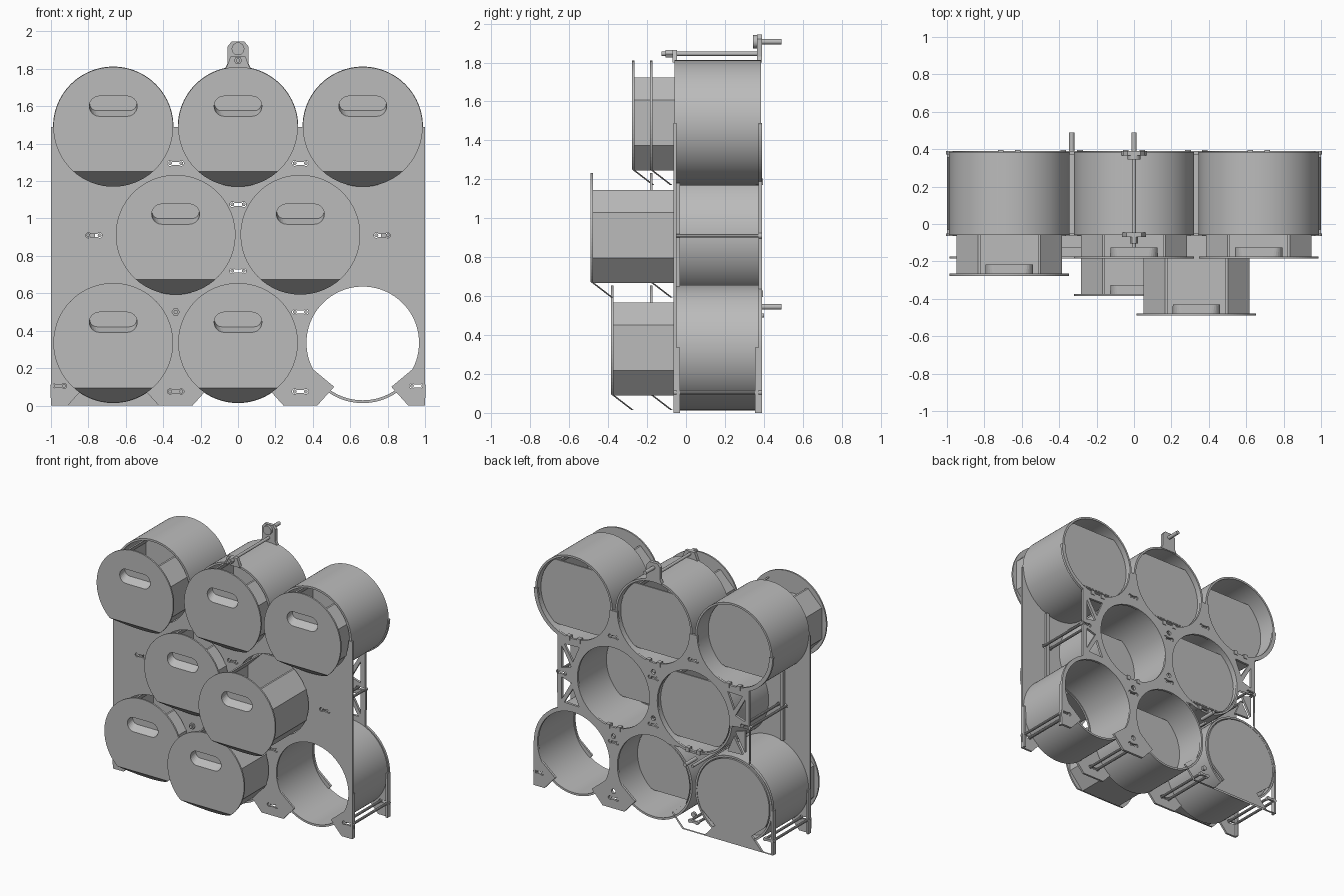
import bpy, bmesh
from math import sin, cos, tan, radians, pi

cube = bpy.data.objects.get("Cube")
if cube:
    bpy.data.objects.remove(cube)

grey = bpy.data.materials.new("plain_grey")
grey.use_nodes = True
grey.diffuse_color = (0.5, 0.5, 0.5, 1)
grey.node_tree.nodes["Principled BSDF"].inputs["Base Color"].default_value = (0.5, 0.5, 0.5, 1)

STEP = 0.667                      # tube spacing
LOW, MID, TOP = 0.335, 0.913, 1.49  # row heights
HOLE, TUBE, BORE = 0.301, 0.322, 0.307
FRONT, BACK = -0.065, 0.39
TILT = radians(22.5)


def finish(ob, smooth=False):
    ob.data.materials.clear()
    ob.data.materials.append(grey)
    bpy.ops.object.select_all(action='DESELECT')
    ob.select_set(True)
    bpy.context.view_layer.objects.active = ob
    if smooth:
        bpy.ops.object.shade_smooth_by_angle(angle=radians(30))
    return ob


def arc(cx, cz, r, a0, a1, n=32):
    angles = [radians(a0 + (a1 - a0) * i / n) for i in range(n + 1)]
    return [(cx + r * cos(a), cz + r * sin(a)) for a in angles]


def circle(cx, cz, r, n=64):
    return arc(cx, cz, r, 0, 360, n)[:-1]


def plate(name, outlines, y0, y1):
    """Flat sheet in the xz plane; the later outlines are holes."""
    cu = bpy.data.curves.new(name, 'CURVE')
    cu.dimensions, cu.fill_mode = '2D', 'BOTH'
    cu.extrude = (y1 - y0) / 2
    for pts in outlines:
        sp = cu.splines.new('POLY')
        sp.points.add(len(pts) - 1)
        for p, (x, z) in zip(sp.points, pts):
            p.co = (x, z, 0, 1)
        sp.use_cyclic_u = True
        sp.use_smooth = False
    ob = bpy.data.objects.new(name, cu)
    bpy.context.collection.objects.link(ob)
    ob.location.y = (y0 + y1) / 2
    ob.rotation_euler.x = pi / 2
    finish(ob)
    bpy.ops.object.convert(target='MESH')
    return finish(bpy.context.object)


def loft(name, loops, ring=False, caps=(True, True), smooth=False):
    """Skin through loops of 3D points; ring joins the last loop to the first."""
    bm = bmesh.new()
    rows = [[bm.verts.new(p) for p in loop] for loop in loops]
    pairs = list(zip(rows, rows[1:])) + ([(rows[-1], rows[0])] if ring else [])
    for a, b in pairs:
        for i in range(len(a)):
            j = (i + 1) % len(a)
            bm.faces.new((a[i], a[j], b[j], b[i]))
    for use, row in zip(caps, (rows[0], rows[-1])):
        if use and not ring:
            bm.faces.new(row)
    bmesh.ops.recalc_face_normals(bm, faces=bm.faces)
    me = bpy.data.meshes.new(name)
    bm.to_mesh(me)
    bm.free()
    ob = bpy.data.objects.new(name, me)
    bpy.context.collection.objects.link(ob)
    return finish(ob, smooth)


def at_y(pts, y):
    return [(x, y, z) for x, z in pts]


def box(name, x0, x1, y0, y1, z0, z1):
    pts = [(x0, z0), (x1, z0), (x1, z1), (x0, z1)]
    return loft(name, [at_y(pts, y0), at_y(pts, y1)])


def rod(name, x, z, r, y0, y1, n=16):
    pts = circle(x, z, r, n)
    return loft(name, [at_y(pts, y0), at_y(pts, y1)], smooth=n > 8)


def capsule(cx, cz, half, r):
    return arc(cx + half - r, cz, r, -90, 90, 12) + arc(cx - half + r, cz, r, 90, 270, 12)


def bone(cx, cz):
    """Slot with a round lobe at each end."""
    return arc(cx + 0.03, cz, 0.014, -145, 145, 12) + arc(cx - 0.03, cz, 0.014, 35, 325, 12)


# Panel outlines: pointed feet below, round cradles above
columns = (-STEP, 0, STEP)
feet = [(-1, 0)]
for c in columns:
    feet += [(c - 0.243, 0), (c - 0.153, 0.1)]
    feet += arc(c, LOW, HOLE, 208, -28, 48)
    feet += [(c + 0.153, 0.1), (c + 0.243, 0)]
feet.append((1, 0))
cradles = [(1, TOP)]
for c in reversed(columns):
    cradles += arc(c, TOP, HOLE, 360, 180)
cradles.append((-1, TOP))

# Positions of the tie rods and the slots they sit in
ties = [(0, 1.075), (0, 0.72), (0.333, 0.5)]
ties += [(s * x, z) for s in (-1, 1) for x, z in ((0.333, 1.295), (0.77, 0.91), (0.96, 0.105), (0.333, 0.075))]
openings = [circle(s * STEP / 2, MID, HOLE) for s in (-1, 1)] + [bone(x, z) for x, z in ties]

plate("front_panel", [feet + cradles] + openings, FRONT, -0.05)

# Back panel is waisted, with braces at the sides and small round holes
right_waist = [(1, LOW)] + arc(STEP, LOW, 0.33, 0, 66) + arc(STEP, TOP, 0.33, -66, -2)
left_waist = [(-x, z) for x, z in reversed(right_waist)]
gaps = []
for sx in (-1, 1):
    for sz in (-1, 1):
        for tri in ([(0.765, 0.035), (0.765, 0.2), (0.685, 0.06)],
                    [(0.745, 0.22), (0.62, 0.225), (0.672, 0.1)]):
            gaps.append([(sx * x, MID + sz * z) for x, z in tri])
pins = [(0.333, 0.545), (0, 1.12), (0, 0.77), (0.333, 0.13), (-0.333, 0.13)]
gaps += [circle(x, z, 0.018, 16) for x, z in pins]
plate("back_panel", [feet + right_waist + cradles + left_waist] + openings + gaps, 0.372, BACK)

# Posts behind the front panel and upright fins on the outer feet
for s in (-1, 1):
    box("side_post", s * 0.765, s * 0.79, -0.05, -0.03, 0.65, 1.18)
    for y0, y1 in ((FRONT, -0.03), (0.355, BACK)):
        box("foot_fin", s * 0.985, s, y0, y1, 0, LOW)

# Paired tie rods between the panels
for x, z in ties:
    for s in (-1, 1):
        rod("tie_rod", x + s * 0.03, z, 0.01, -0.06, 0.385, 10)

# Tubes
slots = [(c, TOP) for c in columns] + [(s * STEP / 2, MID) for s in (-1, 1)] + [(c, LOW) for c in columns]
for cx, cz in slots:
    outer, inner = circle(cx, cz, TUBE, 96), circle(cx, cz, BORE, 96)
    loft("tube", [at_y(outer, -0.06), at_y(outer, 0.386), at_y(inner, 0.386), at_y(inner, -0.06)],
         ring=True, smooth=True)
    if cz > LOW:
        for dx in (-0.045, 0.045):
            box("tube_clip", cx + dx - 0.015, cx + dx + 0.015, 0.36, 0.395, cz - 0.318, cz - 0.285)


def drawer(cx, cz, y):
    # Face with a grip opening, cut straight along the bottom
    cut = 48.6
    face = arc(cx, cz, 0.32, -cut, 180 + cut, 72)
    grip = capsule(cx, cz + 0.11, 0.128, 0.054)
    plate("drawer_face", [face, grip], y, y + 0.012)
    # Chin sloping back under the face
    low = arc(cx, cz, 0.32, 180 + cut, 360 - cut, 24)
    chin = [[(x, y + dy + (low[0][1] - z) * 1.3, z) for x, z in low] for dy in (0, 0.012)]
    loft("drawer_chin", chin)
    # Grip cup, open at the front
    deep = capsule(cx, cz + 0.125, 0.126, 0.039)
    loft("drawer_grip", [at_y(grip, y), at_y(deep, y + 0.06)], caps=(False, True))

    # Faceted trough, open at the top
    def section(r):
        h, t = r * tan(TILT), 0.232
        half = [(r + h - t, t), (r, h), (r, -h), (r + h - t, -t - (r - 0.27))]
        return [(cx + x, cz + z) for x, z in half + [(-x, z) for x, z in reversed(half)]]
    plate("drawer_body", [section(0.283) + section(0.273)[::-1]], y + 0.01, y + 0.53)
    # Round back wall, cut straight at top and bottom
    wall = arc(cx, cz, 0.302, -52, 52) + arc(cx, cz, 0.302, 128, 232)
    plate("drawer_back", [wall], y + 0.52, y + 0.532)


pulls = (-0.277, -0.185, -0.185, -0.185, -0.49, -0.185, -0.385)
for (cx, cz), y in zip(slots, pulls):
    drawer(cx, cz, y)

# Top hanger: brackets, long bolt and wall pin
hanger = [(-0.07, 1.8), (0.07, 1.8), (0.055, 1.83), (0.055, 1.92), (0.035, 1.945),
          (-0.035, 1.945), (-0.055, 1.92), (-0.055, 1.83)]
plate("hanger_back", [hanger], 0.365, BACK)
plate("hanger_front", [[(-0.065, 1.8), (0.065, 1.8), (0.04, 1.865), (-0.04, 1.865)]], -0.07, -0.045)
rod("hanger_bolt", 0, 1.845, 0.011, -0.125, 0.38)
rod("hanger_nut", 0, 1.845, 0.022, -0.105, -0.07, 6)
rod("wall_pin", 0, 1.907, 0.014, 0.36, 0.49)
rod("wall_pin_head", 0, 1.907, 0.034, 0.345, 0.37, 24)

# Lower wall pin and its nut
rod("lower_wall_pin", -0.333, 0.545, 0.014, 0.36, 0.49)
rod("lower_bolt", -0.333, 0.5, 0.011, -0.09, 0.4)
rod("lower_nut", -0.333, 0.5, 0.022, -0.08, -0.06, 6)
